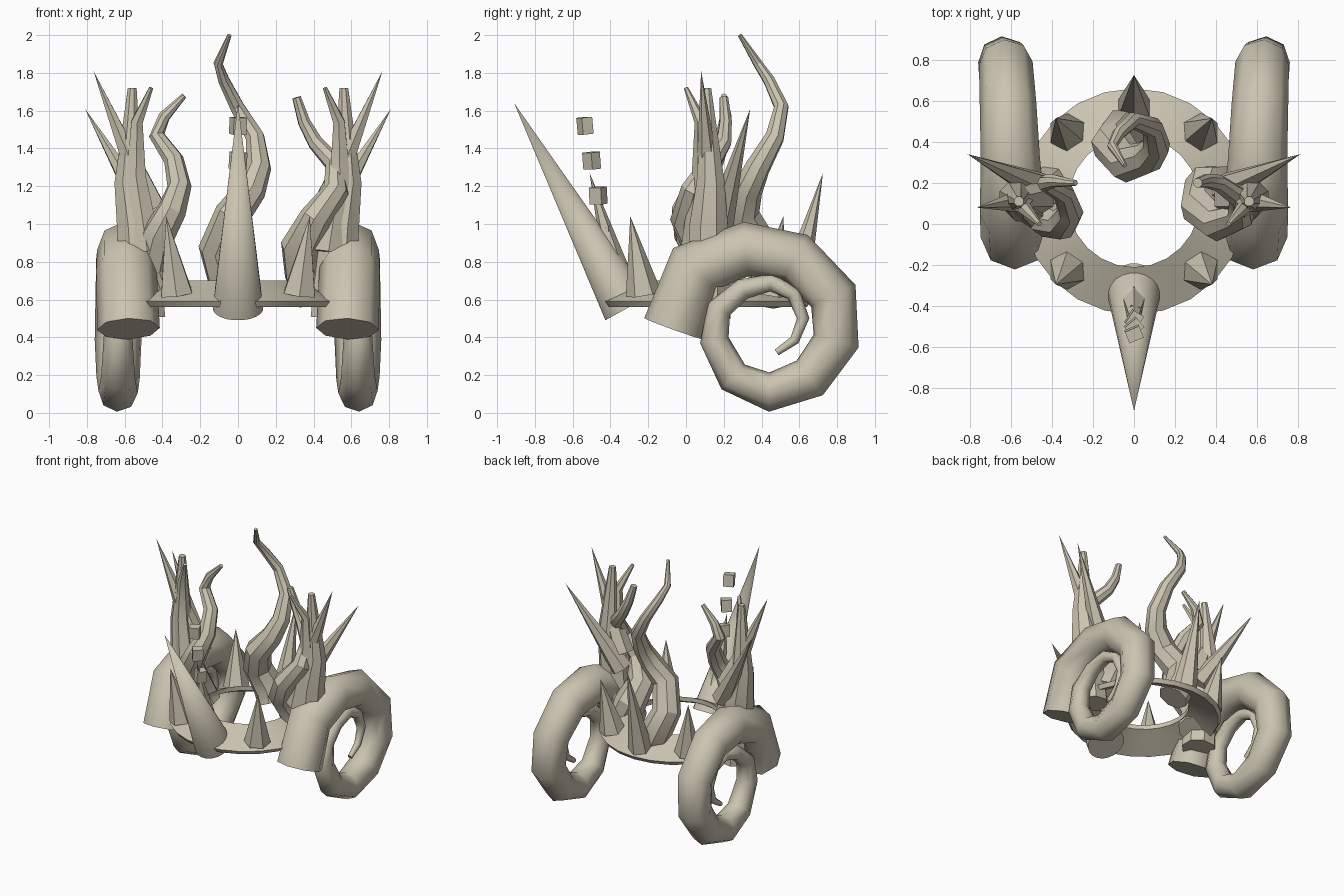
import bpy, bmesh, math
from mathutils import Vector, Matrix

bone = bpy.data.materials.new("pale_bone")
bone.diffuse_color = (0.60, 0.55, 0.44, 1)


def finish(bm, name, angle=None):
    bmesh.ops.recalc_face_normals(bm, faces=bm.faces)
    mesh = bpy.data.meshes.new(name)
    bm.to_mesh(mesh)
    bm.free()
    mesh.materials.append(bone)
    ob = bpy.data.objects.new(name, mesh)
    bpy.context.collection.objects.link(ob)
    if angle:
        bpy.ops.object.select_all(action='DESELECT')
        ob.select_set(True)
        bpy.context.view_layer.objects.active = ob
        bpy.ops.object.shade_smooth_by_angle(angle=math.radians(angle))
    return ob


def tube(name, points, sides=8, angle=32, phase=0.5):
    """Tapered tube through (x, y, z, radius) points; radius 0 makes a tip."""
    bm = bmesh.new()
    pts = [Vector(p[:3]) for p in points]
    side = Vector((1, 0, 0))
    rings = []
    for i, p in enumerate(points):
        t = (pts[min(i + 1, len(pts) - 1)] - pts[max(i - 1, 0)]).normalized()
        side = (side - t * side.dot(t)).normalized()
        up = t.cross(side)
        if p[3] == 0:
            rings.append([bm.verts.new(pts[i])])
            continue
        ring = []
        for k in range(sides):
            a = math.tau * (k + phase) / sides
            ring.append(bm.verts.new(pts[i] + p[3] * (side * math.cos(a) + up * math.sin(a))))
        rings.append(ring)
    for a, b in zip(rings, rings[1:]):
        for k in range(sides):
            n = (k + 1) % sides
            if len(b) == 1:
                bm.faces.new((a[k], a[n], b[0]))
            else:
                bm.faces.new((a[k], a[n], b[n], b[k]))
    for end in (rings[0], rings[-1]):
        if len(end) > 2:
            bm.faces.new(end)
    return finish(bm, name, angle)


def spike(name, base, tip, radius, sides=6, angle=None):
    return tube(name, [(*base, radius), (*tip, 0)], sides, angle)


# crown ring: a thin sloped collar, hollow underneath
profile = [(0.32, 0.665), (0.53, 0.56), (0.55, 0.59), (0.32, 0.70)]
bm = bmesh.new()
N = 24
loops = [[bm.verts.new((r * math.cos(math.tau * i / N), 0.11 + r * math.sin(math.tau * i / N), z))
          for r, z in profile] for i in range(N)]
for i in range(N):
    a, b = loops[i], loops[(i + 1) % N]
    for k in range(4):
        m = (k + 1) % 4
        bm.faces.new((a[k], a[m], b[m], b[k]))
finish(bm, "crown_ring", 25)

# large forward horn, and the small spike behind it
spike("front_horn", (0, -0.31, 0.555), (0, -0.91, 1.64), 0.135, 20, 35)
spike("front_horn_spur", (0, -0.36, 0.72), (0, -0.51, 1.27), 0.075)

# floating blocks rising behind the front horn
for i, (y, z, s) in enumerate([(-0.535, 1.52, 0.075), (-0.50, 1.335, 0.075), (-0.465, 1.15, 0.075),
                               (-0.435, 0.95, 0.07), (-0.39, 0.78, 0.07)]):
    bm = bmesh.new()
    bmesh.ops.create_cube(bm, size=1, matrix=Matrix.Translation((0, y, z))
                          @ Matrix.Rotation(0.3 * i + 0.4, 4, 'Z')
                          @ Matrix.Rotation(0.1, 4, 'X')
                          @ Matrix.Diagonal((s, s * 0.8, s * 1.2, 1)))
    finish(bm, f"floating_block_{i}")

# twisted back horn and the spike behind it
tube("back_horn", [(0.0, 0.43, 0.60, 0.11), (-0.05, 0.45, 0.71, 0.115), (-0.105, 0.39, 0.87, 0.105),
                   (-0.03, 0.295, 1.05, 0.095), (0.07, 0.325, 1.18, 0.08), (0.11, 0.38, 1.30, 0.067),
                   (0.09, 0.47, 1.46, 0.052), (-0.005, 0.505, 1.62, 0.040),
                   (-0.075, 0.44, 1.76, 0.032), (-0.105, 0.38, 1.85, 0.025),
                   (-0.045, 0.285, 2.0, 0.011)])
spike("back_spike", (0, 0.56, 0.61), (0, 0.725, 1.27), 0.09)

# curled side horns: (y, z, radius) along the spiral
curl = [(-0.065, 0.445, 0.166), (0.05, 0.765, 0.16), (0.32, 0.868, 0.144), (0.58, 0.82, 0.138),
        (0.78, 0.62, 0.131), (0.795, 0.38, 0.124), (0.655, 0.185, 0.115), (0.44, 0.11, 0.104),
        (0.25, 0.19, 0.09), (0.15, 0.385, 0.077), (0.175, 0.55, 0.066), (0.30, 0.655, 0.056),
        (0.45, 0.69, 0.047), (0.57, 0.63, 0.04), (0.62, 0.50, 0.033), (0.575, 0.385, 0.026),
        (0.48, 0.32, 0.018)]

# side tendrils differ left and right
tendrils = {
    1: [(0.42, 0.18, 0.60, 0.11), (0.355, 0.175, 0.74, 0.115), (0.325, 0.08, 0.88, 0.10),
        (0.41, 0.0, 1.03, 0.085), (0.52, 0.04, 1.18, 0.068), (0.51, 0.13, 1.32, 0.052),
        (0.41, 0.20, 1.43, 0.042), (0.35, 0.21, 1.54, 0.034), (0.31, 0.20, 1.67, 0.024)],
    -1: [(-0.40, 0.18, 0.60, 0.11), (-0.46, 0.13, 0.78, 0.105), (-0.42, 0.02, 0.95, 0.09),
         (-0.35, 0.0, 1.07, 0.078), (-0.31, 0.06, 1.20, 0.064), (-0.34, 0.15, 1.34, 0.053),
         (-0.43, 0.20, 1.47, 0.042), (-0.39, 0.21, 1.57, 0.032), (-0.285, 0.20, 1.68, 0.015)],
}

for s, label in ((1, "right"), (-1, "left")):
    tube(f"curled_horn_{label}", [(s * (0.58 + 0.055 * min(1, i / 5)), y, z, r)
                                  for i, (y, z, r) in enumerate(curl)], angle=50, phase=0)
    tube(f"side_tendril_{label}", tendrils[s])
    # trunk with blunt top, thin forked branch and outward thorns
    tube(f"side_trunk_{label}", [(s * 0.50, 0.12, 0.50, 0.125), (s * 0.54, 0.12, 1.0, 0.11),
                                 (s * 0.58, 0.13, 1.22, 0.08), (s * 0.56, 0.11, 1.72, 0.025)])
    tube(f"side_branch_{label}", [(s * 0.48, 0.06, 0.85, 0.09), (s * 0.54, 0.09, 1.25, 0.06),
                                  (s * 0.535, 0.08, 1.54, 0.035), (s * 0.46, 0.0, 1.72, 0.012)], 6)
    spike(f"upper_thorn_{label}", (s * 0.46, 0.13, 1.08), (s * 0.765, 0.08, 1.81), 0.085)
    spike(f"lower_thorn_{label}", (s * 0.44, 0.17, 0.98), (s * 0.81, 0.34, 1.61), 0.08)
    # short spikes on the ring
    spike(f"front_spike_{label}", (s * 0.325, -0.225, 0.63), (s * 0.38, -0.295, 1.04), 0.095)
    spike(f"rear_spike_{label}", (s * 0.325, 0.445, 0.63), (s * 0.38, 0.515, 1.04), 0.095)
